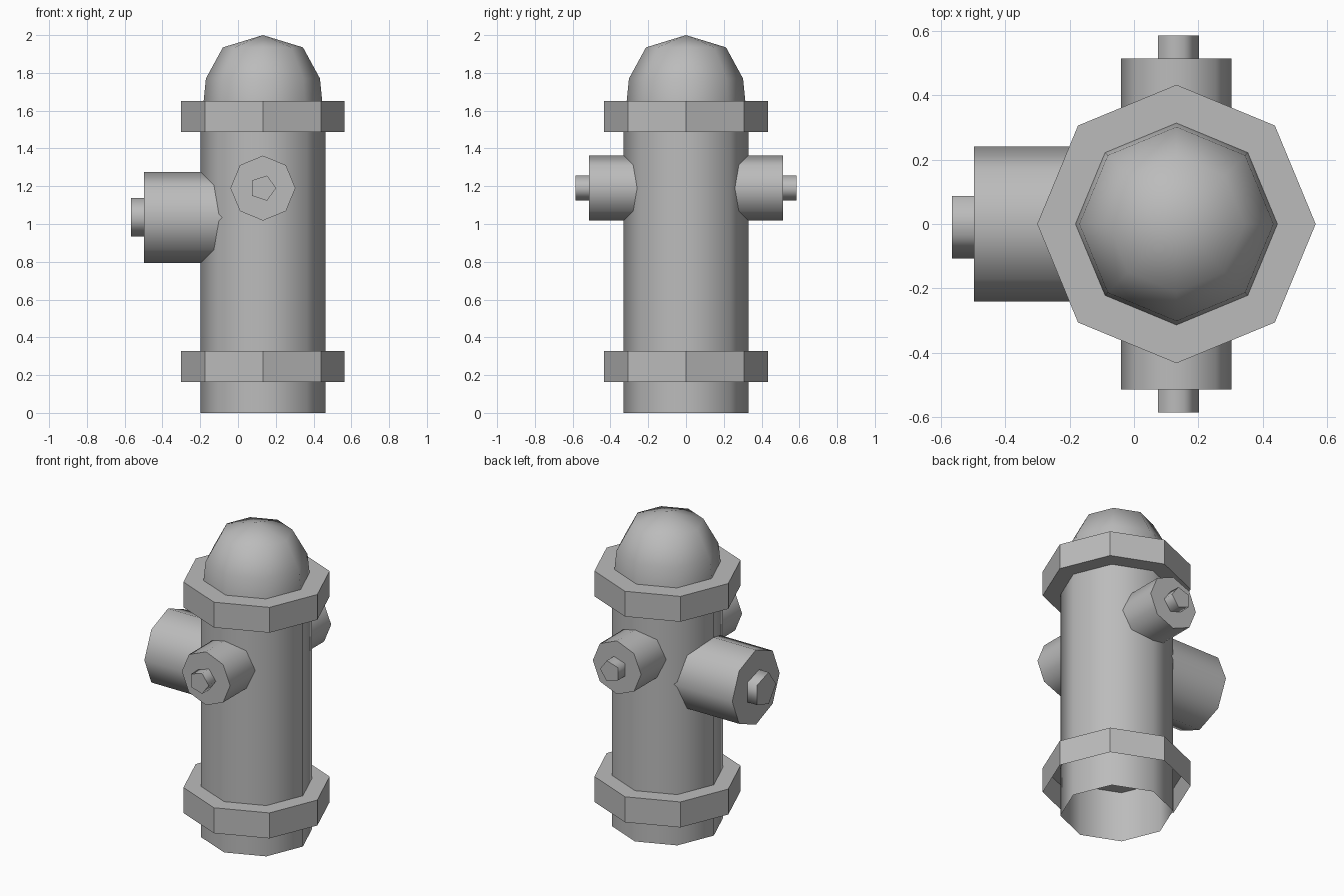
import bpy, bmesh
from math import pi, radians, sin, cos
from mathutils import Matrix, Vector

cube = bpy.data.objects.get("Cube")
if cube:
    bpy.data.objects.remove(cube, do_unlink=True)

AXIS_X = 0.132   # centre line of the barrel

grey = bpy.data.materials.new("cast_grey")
grey.use_nodes = True
colour = (0.5, 0.5, 0.5, 1)
grey.diffuse_color = colour
grey.node_tree.nodes["Principled BSDF"].inputs["Base Color"].default_value = colour


def turned(name, profile, sides, origin, axes=None, smooth=True):
    """Turn (radius, height) points around a local z axis; radius 0 closes an end."""
    bm = bmesh.new()
    rings = []
    for r, h in profile:
        if r == 0:
            rings.append([bm.verts.new((0, 0, h))])
        else:
            rings.append([bm.verts.new((r * cos(2 * pi * i / sides),
                                        r * sin(2 * pi * i / sides), h))
                          for i in range(sides)])
    for low, high in zip(rings, rings[1:]):
        for i in range(sides):
            j = (i + 1) % sides
            corners = [low[i % len(low)], low[j % len(low)],
                       high[j % len(high)], high[i % len(high)]]
            bm.faces.new(list(dict.fromkeys(corners)))
    # axes: world directions of local x, y and z
    if axes:
        bm.transform(Matrix([Vector(a) for a in axes]).transposed().to_4x4())
    bm.transform(Matrix.Translation(origin))
    mesh = bpy.data.meshes.new(name)
    bm.to_mesh(mesh)
    bm.free()
    mesh.materials.append(grey)
    obj = bpy.data.objects.new(name, mesh)
    bpy.context.collection.objects.link(obj)
    if smooth:
        bpy.ops.object.select_all(action='DESELECT')
        obj.select_set(True)
        bpy.context.view_layer.objects.active = obj
        bpy.ops.object.shade_smooth_by_angle(angle=radians(75))
    return obj


def capped(r, start, end):
    return [(r, start), (r, end), (0, end)]


# Barrel, open at the foot
base = (AXIS_X, 0, 0)
turned("barrel", [(0.33, 0), (0.33, 1.6)], 8, base)

# Flanges: the lower one is open underneath
turned("lower_flange", capped(0.433, 0.163, 0.327), 8, base, smooth=False)
turned("upper_flange", [(0, 1.487)] + capped(0.433, 1.487, 1.65), 8, base, smooth=False)

# Domed bonnet
turned("bonnet", [(0.314, 1.65), (0.302, 1.77), (0.212, 1.935), (0, 2.0)], 8, base)

# Front and back hose outlets with five-sided nuts
for side, s in (("front", -1), ("back", 1)):
    axes = ((1, 0, 0), (0, 0, -s), (0, s, 0))
    origin = (AXIS_X, 0, 1.19)
    turned(side + "_outlet", capped(0.172, 0.2, 0.514), 8, origin, axes)
    turned(side + "_nut", capped(0.07, 0.5, 0.586), 5, origin, axes)

# Large outlet on the right side
axes = ((0, -1, 0), (0, 0, 1), (-1, 0, 0))
origin = (AXIS_X, 0, 1.035)
turned("right_outlet", capped(0.241, 0.1, 0.63), 8, origin, axes)
turned("right_nut", capped(0.107, 0.6, 0.698), 5, origin, axes)
